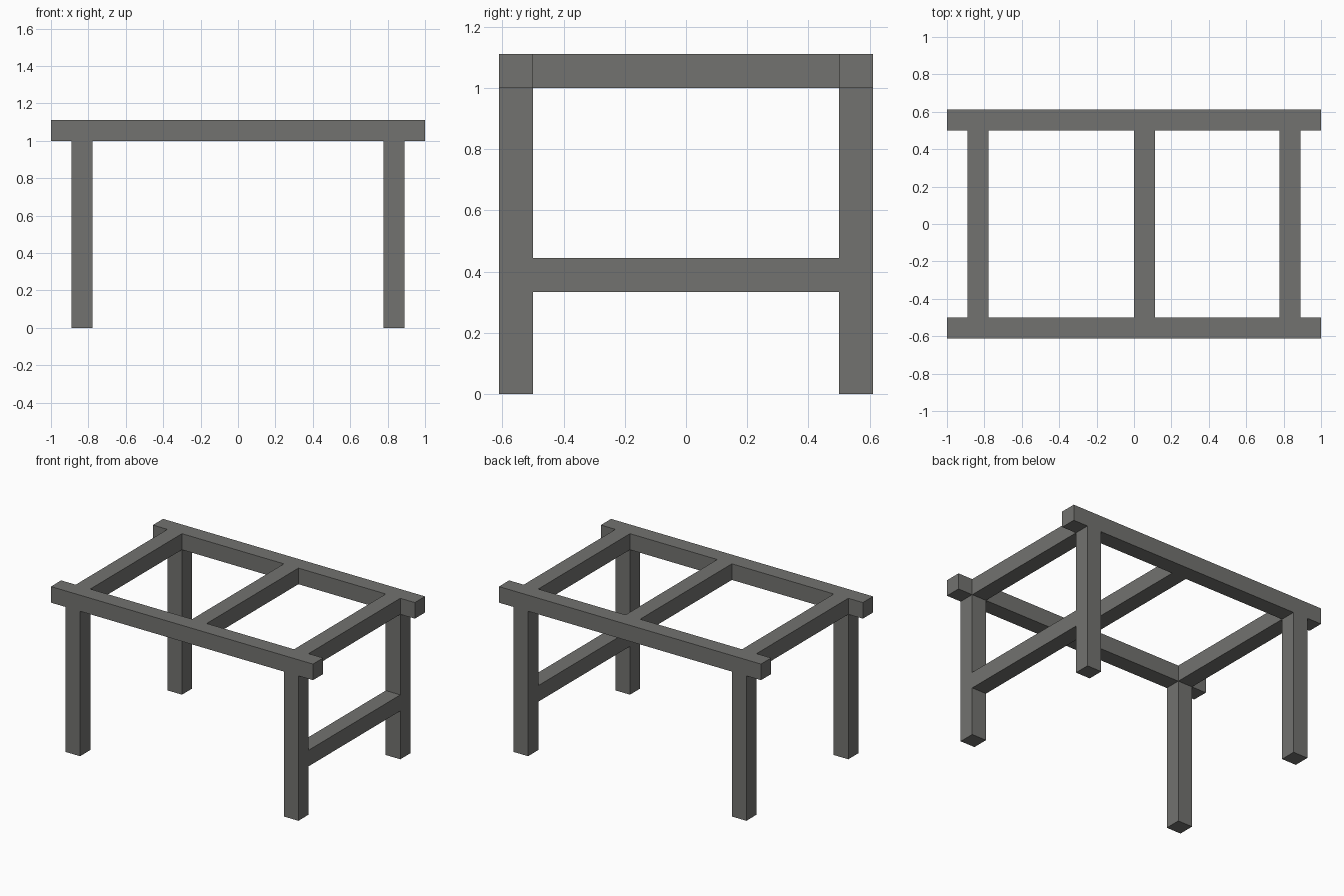
import bpy

cube = bpy.data.objects.get("Cube")
if cube:
    bpy.data.objects.remove(cube, do_unlink=True)

# Single grey finish
colour = (0.17, 0.17, 0.16, 1)
grey = bpy.data.materials.new("warm_grey")
grey.use_nodes = True
grey.diffuse_color = colour
grey.node_tree.nodes["Principled BSDF"].inputs["Base Color"].default_value = colour

T = 1 / 9            # thickness of every square beam
INNER_Y = 0.5        # inner face of the long rails
LEG_X = 7.5 * T      # centre of the legs and end rails
RAIL_Y = INNER_Y + T / 2
LEG_H = 1.0


def beam(name, centre, size):
    bpy.ops.mesh.primitive_cube_add(size=1, location=centre)
    obj = bpy.context.object
    obj.name = name
    obj.scale = size
    bpy.ops.object.transform_apply(location=False, rotation=False, scale=True)
    obj.data.materials.append(grey)
    return obj


top_z = LEG_H + T / 2

# Long rails and the legs beneath them
for side, sy in (("front", -1), ("back", 1)):
    beam(f"{side}_rail", (0, sy * RAIL_Y, top_z), (2, T, T))
    for end, sx in (("left", 1), ("right", -1)):
        beam(f"{side}_{end}_leg", (sx * LEG_X, sy * RAIL_Y, LEG_H / 2), (T, T, LEG_H))

# Cross rails, the middle one set just off centre
for name, x in (("left_cross_rail", LEG_X), ("middle_cross_rail", T / 2), ("right_cross_rail", -LEG_X)):
    beam(name, (x, 0, top_z), (T, 2 * INNER_Y, T))

# Low stretcher between one pair of legs
beam("leg_stretcher", (LEG_X, 0, 3.5 * T), (T, 2 * INNER_Y, T))
